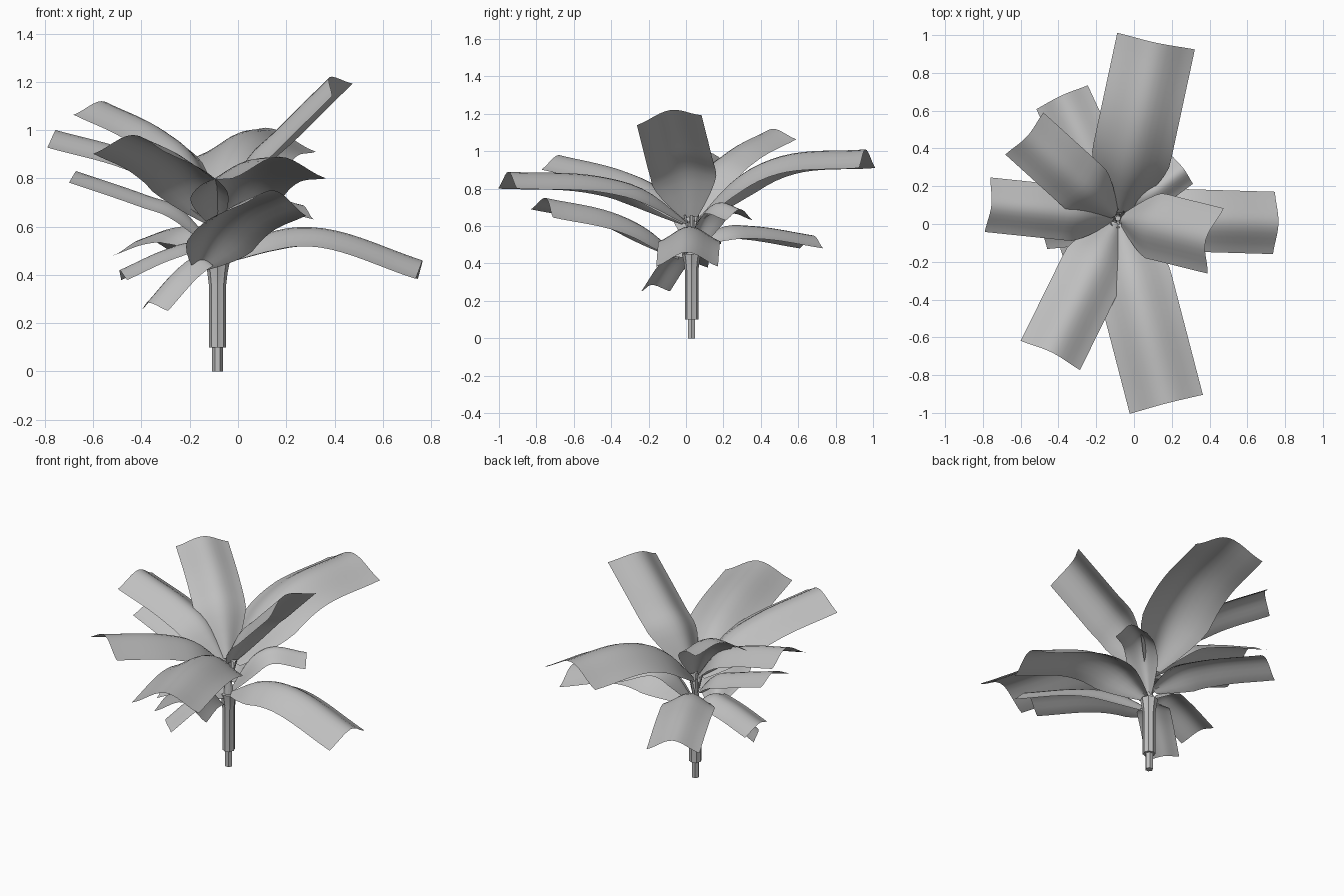
import bpy, math
from mathutils import Vector

cube = bpy.data.objects.get("Cube")
if cube:
    bpy.data.objects.remove(cube, do_unlink=True)

grey = bpy.data.materials.new("plain_grey")
grey.use_nodes = True
tone = (0.52, 0.52, 0.52, 1)
grey.diffuse_color = tone
grey.node_tree.nodes["Principled BSDF"].inputs["Base Color"].default_value = tone

AXIS = Vector((-0.085, 0.03, 0))
UP = Vector((0, 0, 1))
ROWS, COLS = 16, 12
KNOTS = (0, 0.25, 0.5, 1)


def add_mesh(name, verts, faces, angle):
    mesh = bpy.data.meshes.new(name)
    mesh.from_pydata(verts, [], faces)
    mesh.materials.append(grey)
    obj = bpy.data.objects.new(name, mesh)
    bpy.context.collection.objects.link(obj)
    bpy.ops.object.select_all(action='DESELECT')
    obj.select_set(True)
    bpy.context.view_layer.objects.active = obj
    bpy.ops.object.shade_smooth_by_angle(angle=math.radians(angle))
    return obj


def ridge_height(f, heights):
    """Smooth curve through the heights at the base, quarter, half and tip."""
    secants = [(heights[i + 1] - heights[i]) / (KNOTS[i + 1] - KNOTS[i])
               for i in range(3)]
    slopes = [secants[0], (secants[0] + secants[1]) / 2,
              (secants[1] + secants[2]) / 2, secants[2]]
    i = 0 if f < KNOTS[1] else 1 if f < KNOTS[2] else 2
    span = KNOTS[i + 1] - KNOTS[i]
    t = (f - KNOTS[i]) / span
    blend = t * t * (3 - 2 * t)
    return (heights[i] * (1 - blend) + heights[i + 1] * blend
            + span * t * (1 - t) * (slopes[i] * (1 - t) - slopes[i + 1] * t))


def leaf(name, tip, width, heights, depth, roll=0.0, start=AXIS):
    """Arched blade from the stem to a cut-off tip, with a rounded ridge."""
    out = Vector((tip[0], tip[1], 0)) - start
    side = out.cross(UP).normalized()
    side = (side + UP * roll).normalized()

    def ridge(f):
        return start + out * f + UP * ridge_height(f, heights)

    verts, faces = [], []
    for r in range(ROWS + 1):
        f = 0.03 + 0.97 * r / ROWS
        tangent = (ridge(f + 0.01) - ridge(f - 0.01)).normalized()
        normal = side.cross(tangent).normalized()
        ramp = min(1, f / 0.3)
        spread = 0.08 + 0.92 * math.sin(ramp * math.pi / 2)
        for c in range(COLS + 1):
            u = 2 * c / COLS - 1
            drop = 0.65 * (1 - math.cos(math.pi * u)) / 2 + 0.35 * u * u
            verts.append(ridge(f) + side * (u * spread * width / 2)
                         - normal * (drop * depth * spread))
    for r in range(ROWS):
        for c in range(COLS):
            a = r * (COLS + 1) + c
            b = a + COLS + 1
            faces.append((a, a + 1, b + 1, b))
    add_mesh(name, verts, faces, 60)


def stalk(name, profile, sides=12, flute=0.0):
    """Turned stem with optional shallow flutes."""
    verts, faces = [], []
    for radius, z in profile:
        for s in range(sides):
            a = 2 * math.pi * s / sides
            rad = radius * (1 - flute * (s % 2))
            verts.append(AXIS + Vector((rad * math.cos(a), rad * math.sin(a), z)))
    for k in range(len(profile) - 1):
        for s in range(sides):
            n = (s + 1) % sides
            faces.append((k * sides + s, k * sides + n,
                          (k + 1) * sides + n, (k + 1) * sides + s))
    faces.append(tuple(reversed(range(sides))))
    top = (len(profile) - 1) * sides
    faces.append(tuple(range(top, top + sides)))
    add_mesh(name, verts, faces, 25)


# Stem: thin foot, fluted trunk, slim core above
stalk("stem_foot", [(0.022, 0), (0.022, 0.11)], flute=0.12)
stalk("stem_trunk", [(0.036, 0.1), (0.036, 0.36), (0.042, 0.41), (0.05, 0.45)],
      sides=16, flute=0.12)
stalk("stem_core", [(0.03, 0.44), (0.018, 0.52), (0.014, 0.66)])

# Short leaf stalks fanning out of the core
for i in range(8):
    a = i * math.pi / 4
    way = Vector((math.cos(a), math.sin(a), 0))
    across = way.cross(UP) * 0.008
    low = AXIS + way * 0.012 + UP * 0.5
    high = AXIS + way * 0.05 + UP * 0.66
    add_mesh("leaf_stalk_%d" % (i + 1),
             [low - across, low + across, high + across, high - across],
             [(0, 1, 2, 3)], 30)

# Upper leaves
leaf("upper_leaf_back", (0.115, 0.96), 0.42, (0.6, 0.85, 0.97, 1.01), 0.1)
leaf("upper_leaf_front", (0.17, -0.95), 0.40, (0.6, 0.79, 0.865, 0.89), 0.09)
leaf("upper_leaf_left", (0.38, -0.085), 0.36, (0.62, 0.87, 0.99, 1.22), 0.075, -0.15)
leaf("upper_leaf_right", (-0.755, 0.1), 0.29, (0.6, 0.82, 0.905, 1.0), 0.075)
leaf("upper_leaf_front_right", (-0.435, -0.68), 0.35, (0.6, 0.8, 0.89, 0.98), 0.08)
leaf("upper_leaf_back_right", (-0.565, 0.465), 0.30, (0.62, 0.89, 1.0, 1.12), 0.06)

# Lower leaves
leaf("lower_leaf_left", (0.765, 0.005), 0.33, (0.45, 0.575, 0.595, 0.46), 0.08)
leaf("lower_leaf_back_right", (-0.385, 0.68), 0.30, (0.5, 0.595, 0.6, 0.55), 0.07)
leaf("lower_leaf_front", (0.15, -0.75), 0.30, (0.42, 0.58, 0.67, 0.75), 0.085, 0.15,
     Vector((-0.17, -0.02, 0)))
leaf("lower_leaf_right", (-0.67, 0.1), 0.25, (0.5, 0.67, 0.73, 0.83), 0.05)

# Small leaves low on the stem
leaf("small_leaf_right", (-0.49, -0.01), 0.25, (0.45, 0.53, 0.51, 0.42), 0.045)
leaf("drooping_leaf_front_right", (-0.37, -0.18), 0.19, (0.43, 0.48, 0.44, 0.285), 0.045)
leaf("small_leaf_back_left", (0.265, 0.29), 0.18, (0.45, 0.64, 0.72, 0.69), 0.06)
